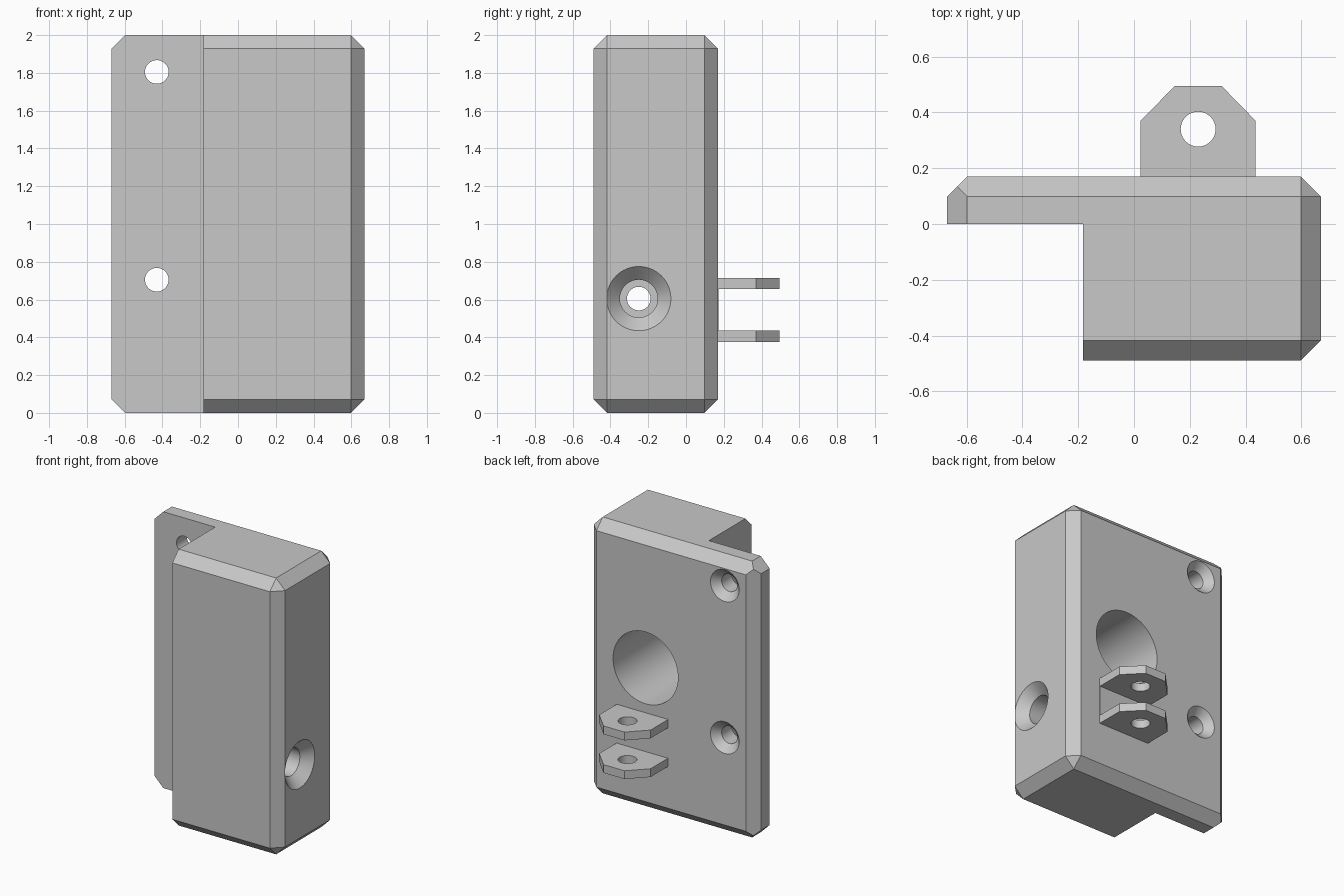
import bpy
import bmesh
import math
from itertools import product
from mathutils import Matrix, Vector

if "Cube" in bpy.data.objects:
    bpy.data.objects.remove(bpy.data.objects["Cube"])

grey = bpy.data.materials.new("plain grey")
grey.use_nodes = True
grey.diffuse_color = (0.58, 0.58, 0.58, 1)
grey.node_tree.nodes["Principled BSDF"].inputs["Base Color"].default_value = grey.diffuse_color


def make_object(name, bm):
    bmesh.ops.recalc_face_normals(bm, faces=bm.faces)
    mesh = bpy.data.meshes.new(name)
    bm.to_mesh(mesh)
    bm.free()
    mesh.materials.append(grey)
    obj = bpy.data.objects.new(name, mesh)
    bpy.context.collection.objects.link(obj)
    return obj


def box_bm(low, high):
    low, high = Vector(low), Vector(high)
    bm = bmesh.new()
    bmesh.ops.create_cube(bm, size=1)
    bmesh.ops.scale(bm, vec=high - low, verts=bm.verts)
    bmesh.ops.translate(bm, vec=(low + high) / 2, verts=bm.verts)
    return bm


def slice_off(bm, point, normal):
    geom = bm.verts[:] + bm.edges[:] + bm.faces[:]
    cut = bmesh.ops.bisect_plane(bm, geom=geom, plane_co=point, plane_no=normal,
                                 clear_outer=True, dist=1e-5)
    edges = [e for e in cut["geom_cut"] if isinstance(e, bmesh.types.BMEdge)]
    bmesh.ops.contextual_create(bm, geom=edges)


def drill(name, origin, inward, profile, sides=64):
    """Turned cutter; profile is (radius, depth) pairs along the inward direction."""
    turn = Vector(inward).to_track_quat("Z", "Y").to_matrix().to_4x4()
    place = Matrix.Translation(origin) @ turn
    bm = bmesh.new()
    rings = []
    for r, d in profile:
        angles = [math.tau * i / sides for i in range(sides)]
        rings.append([bm.verts.new(place @ Vector((r * math.cos(a), r * math.sin(a), d)))
                      for a in angles])
    for a, b in zip(rings, rings[1:]):
        for i in range(sides):
            j = (i + 1) % sides
            bm.faces.new((a[i], a[j], b[j], b[i]))
    bm.faces.new(rings[0])
    bm.faces.new(rings[-1])
    return make_object(name, bm)


def subtract(obj, cutter):
    mod = obj.modifiers.new("cut", "BOOLEAN")
    mod.operation = "DIFFERENCE"
    mod.solver = "EXACT"
    mod.object = cutter
    bpy.context.view_layer.update()
    bpy.context.view_layer.objects.active = obj
    bpy.ops.object.modifier_apply(modifier=mod.name)
    bpy.data.objects.remove(cutter)


def smooth(obj):
    bpy.ops.object.select_all(action="DESELECT")
    obj.select_set(True)
    bpy.context.view_layer.objects.active = obj
    bpy.ops.object.shade_smooth_by_angle(angle=math.radians(30))


# Housing: a box with chamfered edges
LOW, HIGH, C = Vector((-0.67, -0.49, 0)), Vector((0.67, 0.17, 2)), 0.072
mid = (LOW + HIGH) / 2
half = (HIGH - LOW) / 2
bm = box_bm(LOW, HIGH)
for a, b in ((0, 1), (0, 2), (1, 2)):
    for sa, sb in product((-1, 1), repeat=2):
        normal, point = Vector(), mid.copy()
        normal[a], normal[b] = sa, sb
        point[a] += sa * half[a]
        point[b] += sb * (half[b] - C)
        slice_off(bm, point, normal.normalized())
# Flat triangular corners on the thick end
for sy, sz in product((-1, 1), repeat=2):
    point = mid + Vector((half.x - C, sy * half.y, sz * (half.z - C)))
    slice_off(bm, point, Vector((1, sy, sz)).normalized())
housing = make_object("housing", bm)

# Step that leaves the thin mounting flange
subtract(housing, make_object("step_cutter", box_bm((-1, -1, -1), (-0.183, 0, 3))))

# Countersunk screw holes in the flange
for z in (1.805, 0.705):
    subtract(housing, drill("screw_cutter", (-0.43, HIGH.y, z), (0, -1, 0),
                            [(0.135, -0.02), (0.0625, 0.0525), (0.0625, 0.3)]))

# Deep round socket in the back
subtract(housing, drill("socket_cutter", (0.205, HIGH.y, 1.04), (0, -1, 0),
                        [(0.26, -0.05), (0.26, 0.6)], 96))

# Stepped bolt hole running sideways through the block
subtract(housing, drill("bolt_cutter", (HIGH.x, -0.25, 0.605), (-1, 0, 0),
                        [(0.19, -0.02), (0.1, 0.07), (0.1, 0.67),
                         (0.0625, 0.67), (0.0625, 1)]))
smooth(housing)

# Hinge lugs on the back
outline = [(-0.206, -0.05), (0.206, -0.05), (0.206, 0.2), (0.084, 0.325),
           (-0.084, 0.325), (-0.206, 0.2)]
for name, z in (("lower_lug", 0.375), ("upper_lug", 0.655)):
    bm = bmesh.new()
    face = bm.faces.new([bm.verts.new((0.23 + x, HIGH.y + y, z)) for x, y in outline])
    top = bmesh.ops.extrude_face_region(bm, geom=[face])["geom"]
    bmesh.ops.translate(bm, vec=(0, 0, 0.06),
                        verts=[v for v in top if isinstance(v, bmesh.types.BMVert)])
    lug = make_object(name, bm)
    subtract(lug, drill("pin_cutter", (0.23, 0.34, z), (0, 0, 1),
                        [(0.0625, -0.05), (0.0625, 0.15)]))
    smooth(lug)

# Thin base between the lugs
make_object("lug_base", box_bm((0.024, 0.165, 0.43), (0.436, 0.172, 0.66)))
